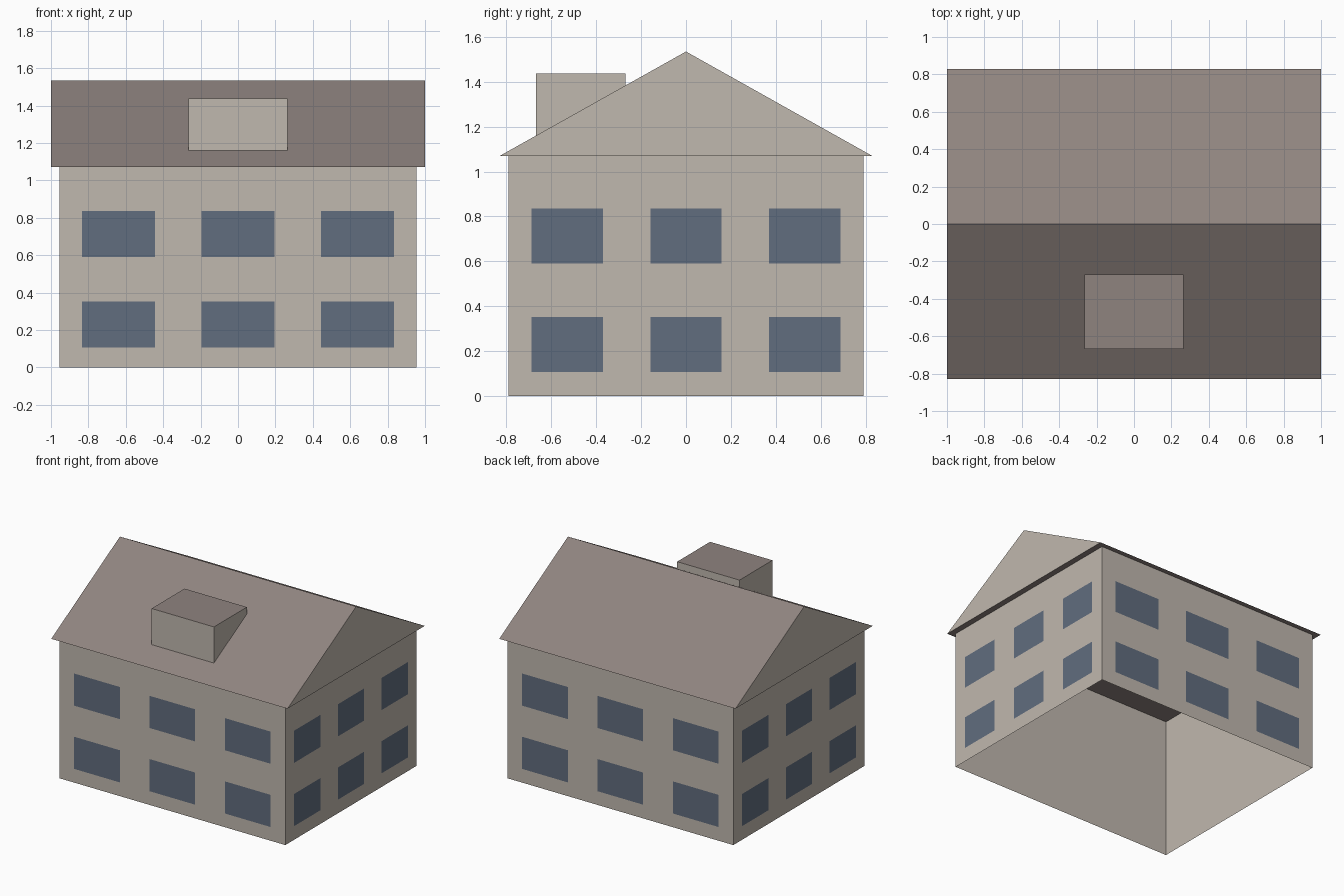
import bpy
import bmesh

cube = bpy.data.objects.get("Cube")
if cube:
    bpy.data.objects.remove(cube, do_unlink=True)


def material(name, rgb):
    mat = bpy.data.materials.new(name)
    mat.use_nodes = True
    mat.diffuse_color = (*rgb, 1)
    mat.node_tree.nodes["Principled BSDF"].inputs["Base Color"].default_value = (*rgb, 1)
    return mat


plaster = material("warm plaster", (0.53, 0.48, 0.425))
tile = material("brown roof tile", (0.275, 0.23, 0.213))
glass = material("blue glass", (0.12, 0.153, 0.21))


def finish(name, bm, *mats):
    mesh = bpy.data.meshes.new(name)
    bm.to_mesh(mesh)
    bm.free()
    for mat in mats:
        mesh.materials.append(mat)
    obj = bpy.data.objects.new(name, mesh)
    bpy.context.collection.objects.link(obj)
    return obj


def prism(name, profile, half_width, is_tile):
    """Extrude a (y, z) profile along x; the rule picks the tiled faces."""
    bm = bmesh.new()
    base = bm.faces.new([bm.verts.new((-half_width, y, z)) for y, z in profile])
    new = bmesh.ops.extrude_face_region(bm, geom=[base])["geom"]
    verts = [v for v in new if isinstance(v, bmesh.types.BMVert)]
    bmesh.ops.translate(bm, verts=verts, vec=(2 * half_width, 0, 0))
    if not any(len(f.verts) == len(profile) and f.calc_center_median().x < -half_width * 0.9
               for f in bm.faces):
        bm.faces.new([v for v in bm.verts if v.co.x < 0])
    bmesh.ops.recalc_face_normals(bm, faces=bm.faces)
    for face in bm.faces:
        face.material_index = int(is_tile(face.normal))
    return finish(name, bm, plaster, tile)


WALL_X, WALL_Y, EAVE, RIDGE, ROOF_Y = 0.955, 0.792, 1.07, 1.535, 0.83

# Walls: a shell open at the bottom and under the roof
bm = bmesh.new()
bmesh.ops.create_cube(bm, size=1)
bmesh.ops.scale(bm, verts=bm.verts, vec=(2 * WALL_X, 2 * WALL_Y, EAVE))
bmesh.ops.translate(bm, verts=bm.verts, vec=(0, 0, EAVE / 2))
caps = [f for f in bm.faces if abs(f.normal.z) > 0.5]
bmesh.ops.delete(bm, geom=caps, context='FACES_ONLY')
finish("walls", bm, plaster)

# Gabled roof: tiled slopes and soffit, plastered gable ends
prism("gable_roof", [(-ROOF_Y, EAVE), (ROOF_Y, EAVE), (0, RIDGE)], 1.0,
      lambda n: abs(n.x) < 0.5)

# Dormer block set into the front slope, with a flat tiled top
front, back, top = -0.668, -0.27, 1.437


def slope(y):
    return RIDGE + y * (RIDGE - EAVE) / ROOF_Y - 0.005


prism("dormer", [(front, slope(front)), (back, slope(back)), (back, top), (front, top)],
      0.264, lambda n: n.z > 0.9)

# Windows: two rows of three panes on each wall
GAP = 0.002
for side, axis, wall, spacing, half in (
        ("front", 0, -WALL_Y, 0.639, 0.194), ("back", 0, WALL_Y, 0.639, 0.194),
        ("right", 1, -WALL_X, 0.529, 0.159), ("left", 1, WALL_X, 0.529, 0.159)):
    bm = bmesh.new()
    depth = wall + (GAP if wall > 0 else -GAP)
    for bottom in (0.106, 0.59):
        for column in (-1, 0, 1):
            corners = []
            for a, b in ((-1, 0), (1, 0), (1, 1), (-1, 1)):
                along = column * spacing + a * half
                z = bottom + b * 0.246
                co = (along, depth, z) if axis == 0 else (depth, along, z)
                corners.append(bm.verts.new(co))
            face = bm.faces.new(corners)
            face.normal_update()
            if face.normal[1 - axis] * wall < 0:
                face.normal_flip()
    finish(side + "_windows", bm, glass)
